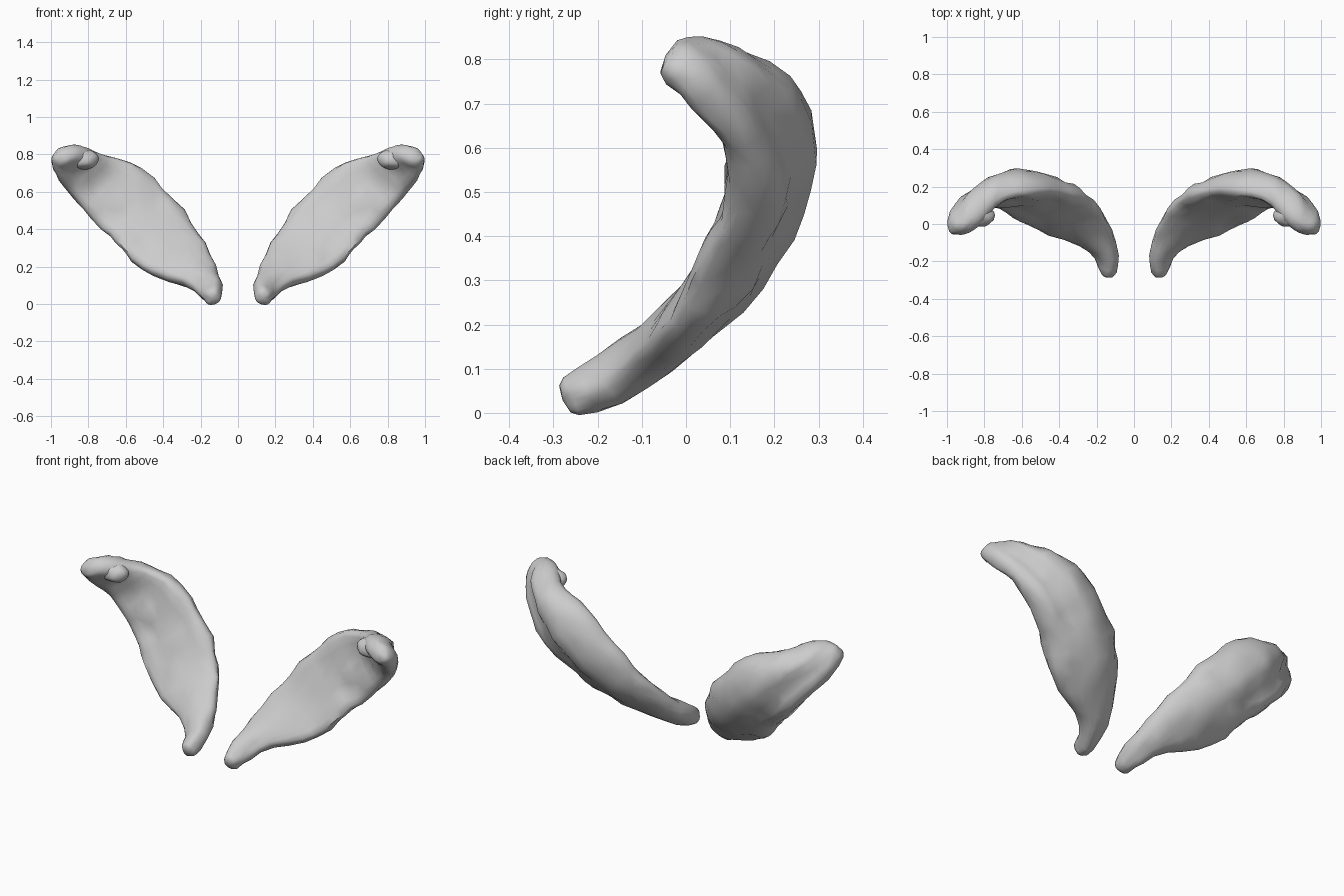
import bpy, bmesh, math
from mathutils import Vector, noise

if "Cube" in bpy.data.objects:
    bpy.data.objects.remove(bpy.data.objects["Cube"])

# stations along the horn: inner/upper edge, outer/lower edge, half thickness
STATIONS = [
    ((.10, -.268, .055), (.175, -.25, .02), .042),
    ((.092, -.18, .115), (.205, -.165, .04), .056),
    ((.115, -.045, .20), (.30, -.10, .105), .062),
    ((.175, .07, .315), (.455, -.04, .165), .075),
    ((.24, .145, .43), (.57, .02, .23), .08),
    ((.34, .185, .555), (.65, .07, .325), .083),
    ((.45, .205, .67), (.735, .11, .395), .08),
    ((.57, .20, .75), (.83, .13, .51), .078),
    ((.675, .17, .785), (.90, .115, .60), .073),
    ((.745, .125, .81), (.96, .065, .67), .072),
    ((.785, .055, .825), (.992, .01, .735), .066),
    ((.84, -.005, .83), (.988, -.032, .77), .05),
]
SIDES, STEPS = 20, 2


def spline(p, i, t):
    """Catmull-Rom value between entries i and i + 1."""
    a, b = p[max(i - 1, 0)], p[i]
    c, d = p[min(i + 1, len(p) - 1)], p[min(i + 2, len(p) - 1)]
    return .5 * (2 * b + (c - a) * t + (2 * a - 5 * b + 4 * c - d) * t * t
                 + (3 * b - a - 3 * c + d) * t ** 3)


def finish(bm, name):
    bmesh.ops.recalc_face_normals(bm, faces=bm.faces)
    bmesh.ops.triangulate(bm, faces=bm.faces)
    me = bpy.data.meshes.new(name)
    bm.to_mesh(me)
    bm.free()
    ob = bpy.data.objects.new(name, me)
    bpy.context.collection.objects.link(ob)
    bpy.context.view_layer.objects.active = ob
    ob.select_set(True)
    bpy.ops.object.shade_smooth_by_angle(angle=math.radians(60))
    ob.select_set(False)


def build_horn(name, side):
    up = [Vector(s[0]) for s in STATIONS]
    low = [Vector(s[1]) for s in STATIONS]
    thick = [s[2] for s in STATIONS]
    rows = [(i, k / STEPS) for i in range(len(up) - 1) for k in range(STEPS)]
    rows.append((len(up) - 2, 1))
    secs = [(spline(up, i, t), spline(low, i, t), spline(thick, i, t)) for i, t in rows]
    mids = [(u + l) / 2 for u, l, h in secs]
    bm = bmesh.new()
    rings = []
    for n, (u, l, h) in enumerate(secs):
        d = mids[min(n + 1, len(mids) - 1)] - mids[max(n - 1, 0)]
        across = (u - l) / 2
        back = across.cross(d).normalized()
        f = n / (len(secs) - 1)
        body = math.sin(math.pi * f)
        ring = []
        for k in range(SIDES):
            a = 2 * math.pi * k / SIDES
            c, s = math.cos(a), math.sin(a)
            # rounded-box section, slightly hollow front and fuller back
            off = h * math.copysign(abs(s) ** .85, s) * (1 if s > 0 else 1 - .25 * body)
            off += .012 * body * (1 - 2 * c * c)
            if s > 0:
                # back swell, then a long groove behind the outer rim
                off += .036 * math.exp(-((f - .55) / .16) ** 2) * s
                off -= .032 * math.exp(-((c + .4) / .22) ** 2) * max(0, min(1, (f - .3) * 5, (.97 - f) * 5))
            p = mids[n] + across * c + back * off
            # irregular lumps
            p += noise.noise_vector(p * 9) * .014 * (.4 + body)
            p += noise.noise_vector(p * 23) * .007
            ring.append(bm.verts.new((p.x * side, p.y, p.z)))
        rings.append(ring)
    for r0, r1 in zip(rings, rings[1:]):
        for k in range(SIDES):
            j = (k + 1) % SIDES
            bm.faces.new((r0[k], r0[j], r1[j], r1[k]))
    # rounded ends
    for ring, d, out in ((rings[0], mids[0] - mids[1], .022), (rings[-1], mids[-1] - mids[-2], .032)):
        c = sum((v.co for v in ring), Vector()) / SIDES
        d = Vector((d.x * side, d.y, d.z)).normalized()
        inner = [bm.verts.new(c + (v.co - c) * .72 + d * out * .7) for v in ring]
        cap = bm.verts.new(c + d * out)
        for k in range(SIDES):
            j = (k + 1) % SIDES
            bm.faces.new((ring[k], ring[j], inner[j], inner[k]))
            bm.faces.new((inner[k], inner[j], cap))
    finish(bm, name)


def build_knob(name, side):
    # knob under the inner side of the forward hook
    bm = bmesh.new()
    bmesh.ops.create_icosphere(bm, subdivisions=3, radius=1)
    for v in bm.verts:
        p = Vector((.078, .062, .055)) * v.co + Vector((.824, .045, .772))
        p += noise.noise_vector(p * 20) * .008
        v.co = (p.x * side, p.y, p.z)
    finish(bm, name)


for label, side in (("right", 1), ("left", -1)):
    build_horn(label + "_horn", side)
    build_knob(label + "_hook_knob", side)
